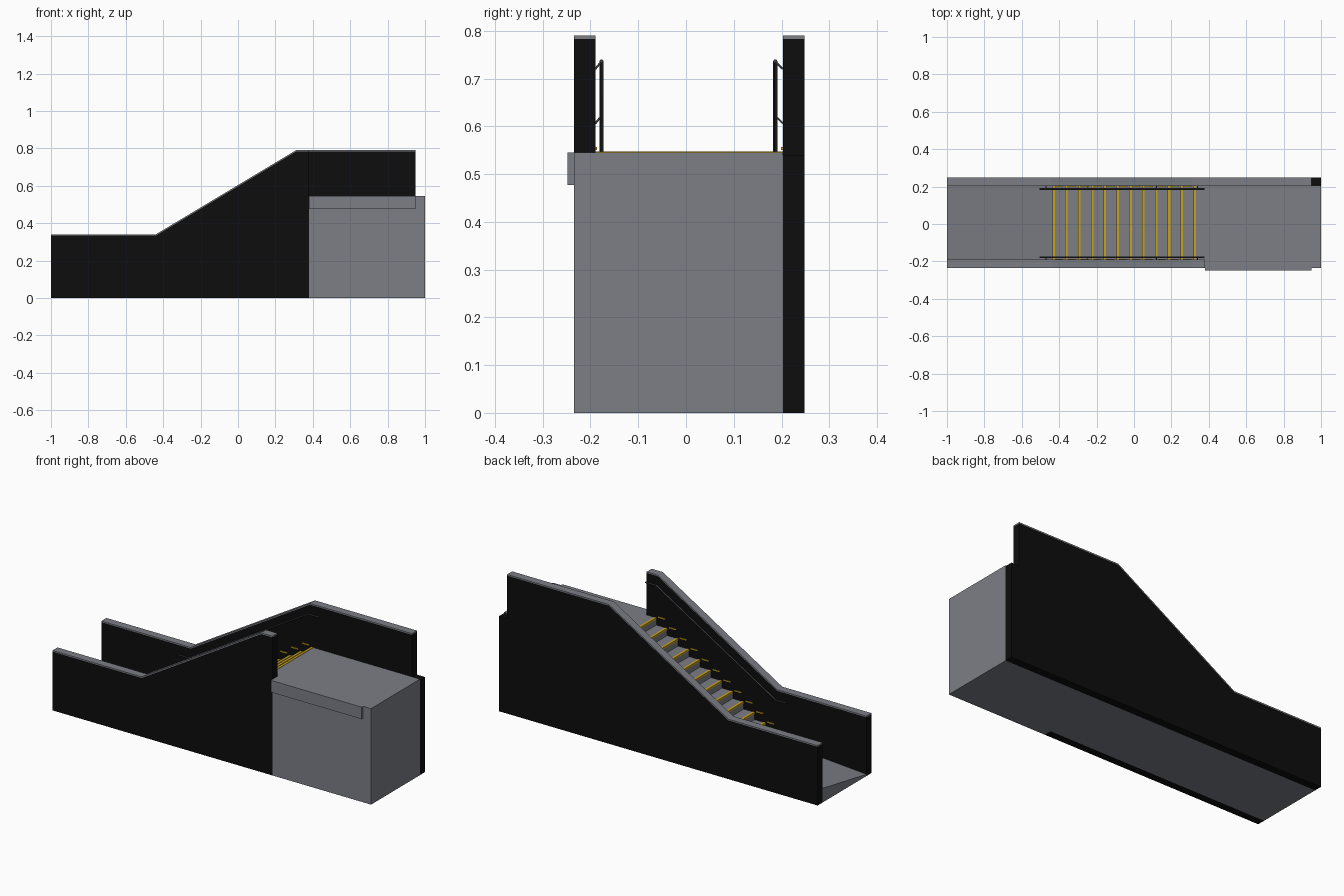
import bpy
import bmesh

cube = bpy.data.objects.get("Cube")
if cube:
    bpy.data.objects.remove(cube)


def material(name, rgb):
    mat = bpy.data.materials.new(name)
    mat.use_nodes = True
    mat.diffuse_color = (*rgb, 1)
    mat.node_tree.nodes["Principled BSDF"].inputs["Base Color"].default_value = (*rgb, 1)
    return mat


concrete = material("concrete grey", (0.2, 0.21, 0.235))
black = material("wall black", (0.004, 0.004, 0.004))
yellow = material("safety yellow", (0.6, 0.36, 0.01))
metal = material("rail metal", (0.05, 0.053, 0.06))


def prism(name, outline, y0, y1, mat):
    """Extrude an x-z outline from y0 to y1."""
    bm = bmesh.new()
    near = bm.faces.new([bm.verts.new((x, y0, z)) for x, z in outline])
    ext = bmesh.ops.extrude_face_region(bm, geom=[near])
    for v in ext["geom"]:
        if isinstance(v, bmesh.types.BMVert):
            v.co.y = y1
    bmesh.ops.recalc_face_normals(bm, faces=bm.faces)
    mesh = bpy.data.meshes.new(name)
    bm.to_mesh(mesh)
    bm.free()
    mesh.materials.append(mat)
    obj = bpy.data.objects.new(name, mesh)
    bpy.context.collection.objects.link(obj)
    return obj


def box(name, x0, x1, y0, y1, z0, z1, mat):
    return prism(name, [(x0, z0), (x1, z0), (x1, z1), (x0, z1)], y0, y1, mat)


def tube(name, paths, radius, mat):
    """Round bars along straight-sided paths."""
    curve = bpy.data.curves.new(name, "CURVE")
    curve.dimensions = "3D"
    curve.bevel_depth = radius
    curve.bevel_resolution = 1
    curve.use_fill_caps = True
    for path in paths:
        spline = curve.splines.new("POLY")
        spline.points.add(len(path) - 1)
        for point, co in zip(spline.points, path):
            point.co = (*co, 1)
    curve.materials.append(mat)
    obj = bpy.data.objects.new(name, curve)
    bpy.context.collection.objects.link(obj)


INNER_FRONT, INNER_BACK = -0.19, 0.203
WALL = 0.045
OUTER_FRONT, OUTER_BACK = INNER_FRONT - WALL, INNER_BACK + WALL
TOP, FLOOR, STEPS = 0.545, 0.05, 12
RUN, RISE = 0.0686, (TOP - FLOOR) / STEPS
steps = [(-0.435 + i * RUN, FLOOR + (i + 1) * RISE) for i in range(STEPS)]

# Solid body with lower landing, steps and upper landing
outline = [(-1, 0), (-1, FLOOR)]
for x, z in steps:
    outline += [(x, z - RISE), (x, z)]
outline += [(1, TOP), (1, 0)]
body = prism("stair_body", outline, INNER_FRONT, INNER_BACK, concrete)

# Lower landing drops toward one outer corner and rises to the other
for v in body.data.vertices:
    if v.co.x < -0.99 and v.co.z > 0.01:
        v.co.z = 0.01 if v.co.y < 0 else 0.08

# Upper landing side block and edge ledge
box("landing_block", 0.38, 1, OUTER_FRONT, INNER_FRONT, 0, TOP, concrete)
box("landing_ledge", 0.38, 0.95, -0.248, OUTER_FRONT, 0.477, TOP, concrete)

# Side walls with thin caps
CAP = 0.007


def side_wall(name, y0, y1, end, foot):
    top = [(-1, 0.34), (-0.44, 0.34), (0.31, 0.79), (end, 0.79)]
    lower = [(x, z - CAP) for x, z in top]
    tail = [(end, 0.54), (1, 0.54), (1, 0)] if foot else [(end, 0)]
    prism(name, [(-1, 0)] + lower + tail, y0, y1, black)
    prism(name + "_cap", lower + top[::-1], y0, y1, concrete)


side_wall("front_wall", OUTER_FRONT, INNER_FRONT, 0.38, False)
side_wall("back_wall", INNER_BACK, OUTER_BACK, 0.95, True)

# Yellow step nosings
for i, (x, z) in enumerate(steps):
    box(f"nosing_{i + 1}", x - 0.002, x + 0.012, INNER_FRONT, INNER_BACK,
        z - 0.008, z + 0.002, yellow)

# Small yellow markers on both inner walls above each tread
for side, y0, y1 in (("front", INNER_FRONT, INNER_FRONT + 0.004),
                     ("back", INNER_BACK - 0.004, INNER_BACK)):
    for i, (x, z) in enumerate(steps[:-1]):
        box(f"{side}_marker_{i + 1}", x + 0.012, x + 0.056, y0, y1,
            z + 0.047, z + 0.053, yellow)


# Handrails with wall brackets
def rail_height(x):
    return 0.286 + 0.6 * (min(max(x, -0.44), 0.31) + 0.44)


for side, y, wall in (("front", -0.177, INNER_FRONT), ("back", 0.187, INNER_BACK)):
    tube(f"{side}_handrail",
         [[(x, y, rail_height(x)) for x in (-0.505, -0.44, 0.31, 0.378)]],
         0.0045, metal)
    tube(f"{side}_brackets",
         [[(x, y, rail_height(x)), (x, wall, rail_height(x) - 0.016)]
          for x in (-0.47, -0.25, 0.12, 0.34)], 0.0025, metal)
